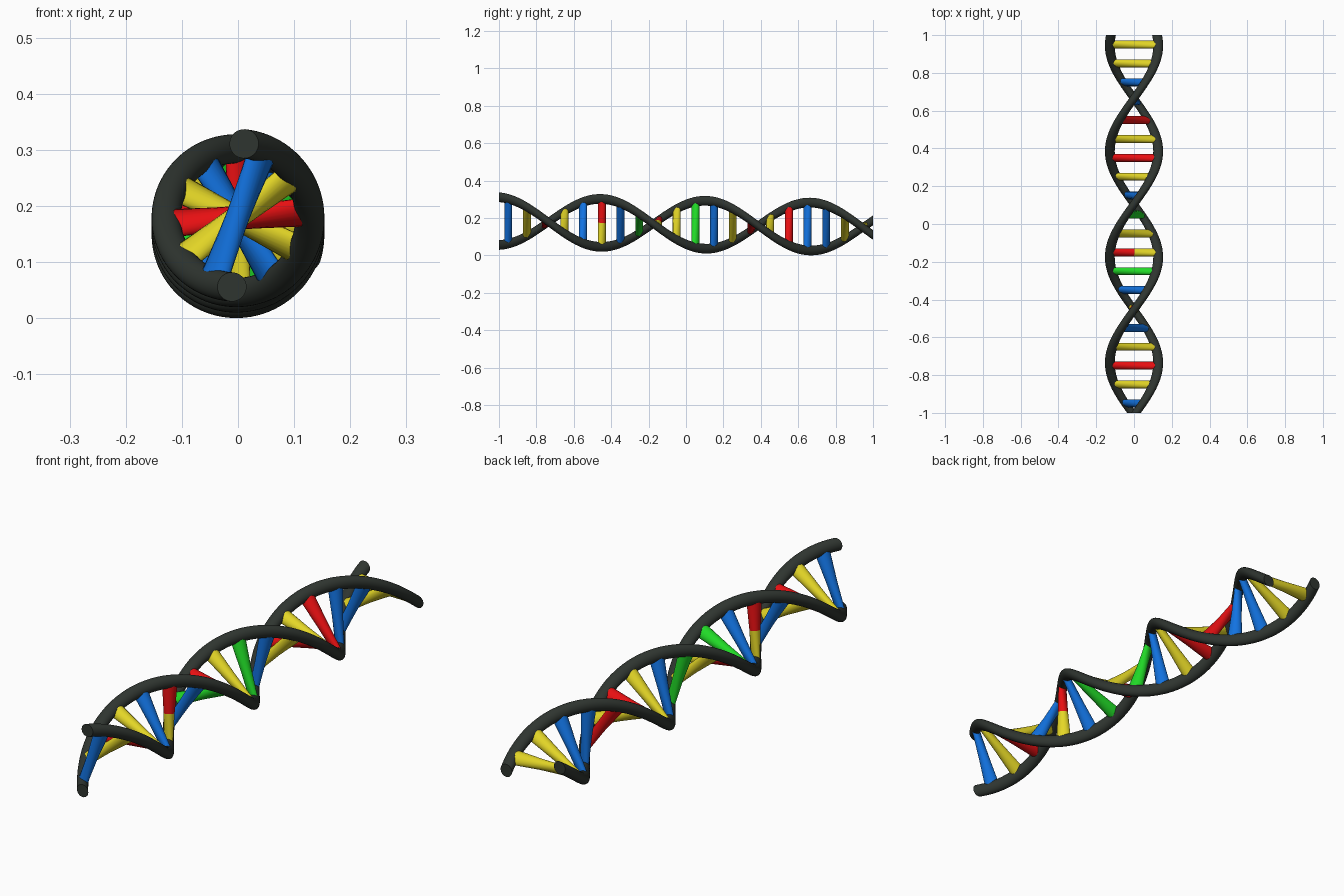
import bpy, bmesh, math

if "Cube" in bpy.data.objects:
    bpy.data.objects.remove(bpy.data.objects["Cube"])

HELIX_R, TUBE_R, RUNG_R = 0.128, 0.026, 0.021
HALF_TURN = 0.56          # length of half a turn along y
TILT = math.tan(math.radians(1))


def material(name, rgb):
    m = bpy.data.materials.new(name)
    m.diffuse_color = (*rgb, 1)
    m.use_nodes = True
    m.node_tree.nodes["Principled BSDF"].inputs["Base Color"].default_value = m.diffuse_color
    return m


MATS = {
    "D": material("charcoal", (0.028, 0.035, 0.029)),
    "Y": material("yellow", (0.78, 0.68, 0.02)),
    "R": material("red", (0.8, 0.005, 0.006)),
    "B": material("blue", (0.006, 0.17, 0.75)),
    "G": material("green", (0.015, 0.7, 0.02)),
}


def twist(u, y, v):
    """Twist a point of the straight ladder about y and tilt the axis slightly."""
    a = math.pi / 2 - math.pi * (y + 1.015) / HALF_TURN
    x = u * math.cos(a) - v * math.sin(a)
    z = u * math.sin(a) + v * math.cos(a)
    return x, y, z + 0.166 - TILT * y


def sweep(name, rings, colours, colour_rule=lambda i: 0):
    """Skin a row of rings, cap the ends, and colour each band by a rule."""
    bm = bmesh.new()
    vs = [[bm.verts.new(twist(*p)) for p in ring] for ring in rings]
    n = len(vs[0])
    for i in range(len(vs) - 1):
        for k in range(n):
            j = (k + 1) % n
            f = bm.faces.new((vs[i][k], vs[i][j], vs[i + 1][j], vs[i + 1][k]))
            f.material_index = colour_rule(i)
    bm.faces.new(vs[0]).material_index = colour_rule(0)
    bm.faces.new(vs[-1]).material_index = colour_rule(len(vs) - 2)
    bmesh.ops.recalc_face_normals(bm, faces=bm.faces)
    me = bpy.data.meshes.new(name)
    bm.to_mesh(me)
    bm.free()
    for c in colours:
        me.materials.append(MATS[c])
    ob = bpy.data.objects.new(name, me)
    bpy.context.collection.objects.link(ob)
    bpy.context.view_layer.objects.active = ob
    ob.select_set(True)
    bpy.ops.object.shade_smooth_by_angle(angle=math.radians(40))
    ob.select_set(False)


def circle(r, n):
    return [(r * math.cos(2 * math.pi * k / n), r * math.sin(2 * math.pi * k / n))
            for k in range(n)]


# Two strands: straight rods twisted into helices, with flat ends
STEPS = 160
for side, name in ((1, "strand_a"), (-1, "strand_b")):
    sweep(name, [[(side * HELIX_R + c, -1 + 2 * i / STEPS, s) for c, s in circle(TUBE_R, 24)]
                 for i in range(STEPS + 1)], "D")

# Rungs from front to back; two letters give the two halves their own colours
RUNGS = "B Y R Y B RY B G YR Y G B Y R Y R B B Y Y".split()
for i, cols in enumerate(RUNGS):
    y0 = -0.95 + 0.1 * i
    rings = [[(u, y0 + c, s) for c, s in circle(RUNG_R, 24)] for u in (-HELIX_R, 0, HELIX_R)]
    sweep(f"rung_{i + 1}", rings, cols, lambda band, n=len(cols): band if n > 1 else 0)
